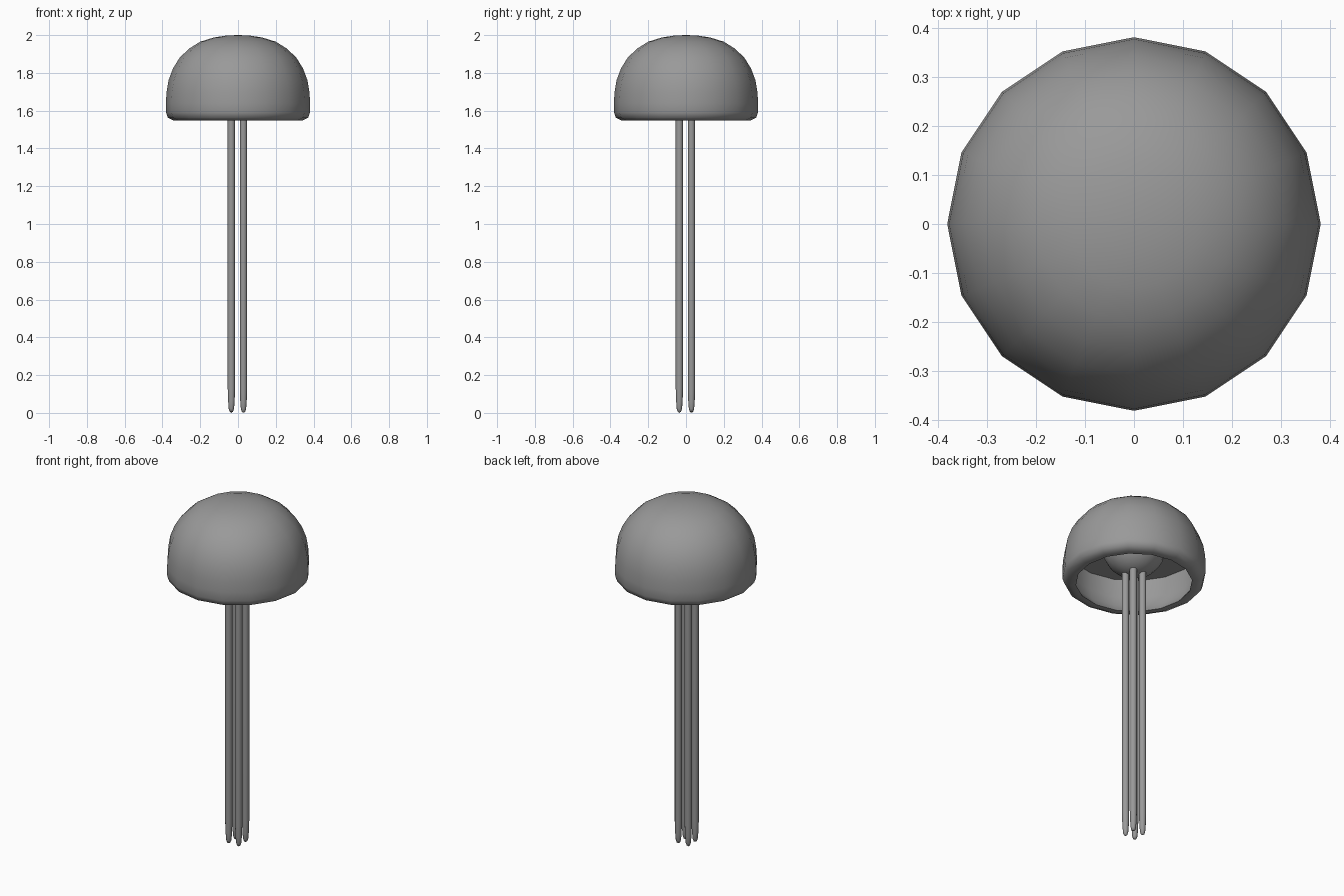
import bpy, bmesh, math

if "Cube" in bpy.data.objects:
    bpy.data.objects.remove(bpy.data.objects["Cube"])

grey = bpy.data.materials.new("neutral grey")
grey.diffuse_color = (0.32, 0.32, 0.32, 1)
grey.use_nodes = True
grey.node_tree.nodes["Principled BSDF"].inputs["Base Color"].default_value = grey.diffuse_color


def lathe(name, profile, sides, centre=(0, 0), angle=50):
    """Spin a (radius, height) profile around a vertical axis."""
    bm = bmesh.new()
    rings = []
    for r, z in profile:
        if r == 0:
            rings.append([bm.verts.new((0, 0, z))] * sides)
        else:
            rings.append([bm.verts.new((r * math.cos(math.tau * i / sides),
                                        r * math.sin(math.tau * i / sides), z))
                          for i in range(sides)])
    for a, b in zip(rings, rings[1:]):
        for i in range(sides):
            j = (i + 1) % sides
            bm.faces.new(dict.fromkeys((a[i], a[j], b[j], b[i])))
    bmesh.ops.recalc_face_normals(bm, faces=bm.faces)
    mesh = bpy.data.meshes.new(name)
    bm.to_mesh(mesh)
    bm.free()
    mesh.materials.append(grey)
    obj = bpy.data.objects.new(name, mesh)
    bpy.context.collection.objects.link(obj)
    obj.location = (centre[0], centre[1], 0)
    bpy.ops.object.select_all(action='DESELECT')
    obj.select_set(True)
    bpy.context.view_layer.objects.active = obj
    bpy.ops.object.shade_smooth_by_angle(angle=math.radians(angle))
    return obj


# Domed cap: outer skin, rolled lip, inner wall and flat ceiling
lathe("cap", [
    (0, 2.0), (0.06, 1.998), (0.13, 1.987), (0.20, 1.965), (0.26, 1.928),
    (0.31, 1.879), (0.345, 1.822), (0.368, 1.76), (0.378, 1.70),
    (0.382, 1.64), (0.381, 1.59), (0.371, 1.562), (0.338, 1.547),
    (0.309, 1.548), (0.318, 1.562), (0.345, 1.60), (0.358, 1.66),
    (0.358, 1.765), (0, 1.765)], 16)

# Round bulb hanging under the ceiling
R, ZC = 0.17, 1.765
lathe("bulb", [(0 if k == 8 else R * math.cos(math.pi / 16 * k),
                ZC - R * math.sin(math.pi / 16 * k)) for k in range(9)], 16)

# Four thin stalks with rounded, tapered tips
for x in (-0.035, 0.029):
    for y in (-0.035, 0.029):
        lathe("stalk", [(0, 0.005 if x * y > 0 else 0), (0.009, 0.007),
                        (0.014, 0.022), (0.017, 0.06), (0.0195, 0.13),
                        (0.0195, 1.62), (0, 1.62)], 12, (x, y), 60)
